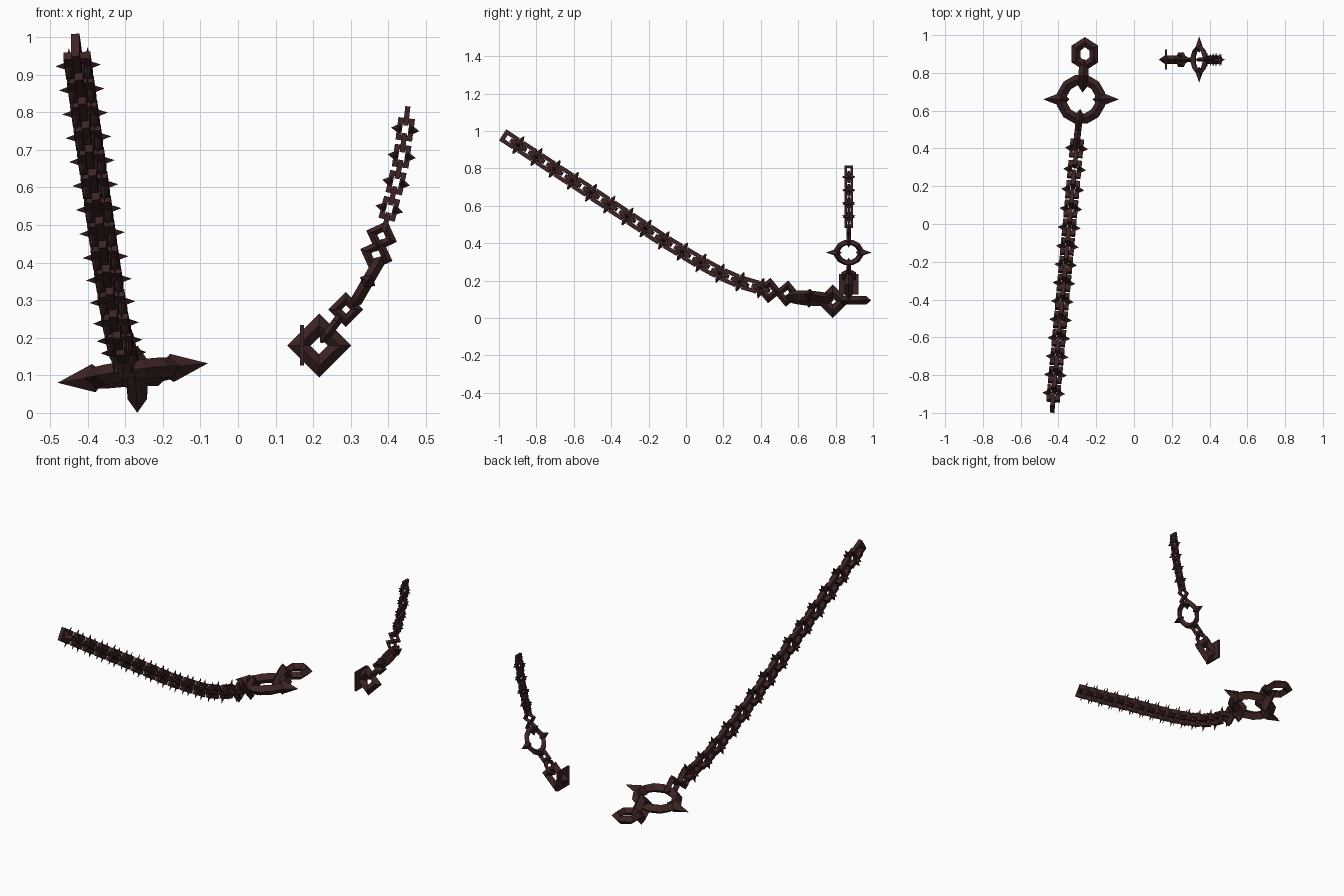
import bpy, bmesh, math
from mathutils import Vector as V

if "Cube" in bpy.data.objects:
    bpy.data.objects.remove(bpy.data.objects["Cube"])

iron = bpy.data.materials.new("dark rusty iron")
iron.diffuse_color = (0.046, 0.017, 0.017, 1)
iron.use_nodes = True
iron.node_tree.nodes["Principled BSDF"].inputs["Base Color"].default_value = iron.diffuse_color

DIAMOND = ((1, 0), (0, 1), (-1, 0), (0, -1))
SQUARE = ((1, 1), (-1, 1), (-1, -1), (1, -1))


def frame(u, v):
    """Orthonormal axes: u along the link, v across it, n out of its plane."""
    u = V(u).normalized()
    n = u.cross(V(v)).normalized()
    return u, n.cross(u), n


def finish(bm, name):
    bmesh.ops.recalc_face_normals(bm, faces=bm.faces)
    me = bpy.data.meshes.new(name)
    bm.to_mesh(me)
    bm.free()
    me.materials.append(iron)
    ob = bpy.data.objects.new(name, me)
    bpy.context.collection.objects.link(ob)


def loop(bm, c, u, v, ru, rv, r, n=4, phase=0.0, section=DIAMOND):
    """Closed n-sided link with a four-sided bar section."""
    u, v, w = frame(u, v)
    k = r / math.cos(math.pi / n)
    rows = []
    for i in range(n):
        a = phase + math.tau * i / n
        ca, sa = math.cos(a), math.sin(a)
        rows.append([bm.verts.new(V(c) + u * ca * (ru + d * k) + v * sa * (rv + d * k) + w * h * r)
                     for d, h in section])
    for i in range(n):
        p, q = rows[i], rows[(i + 1) % n]
        for j in range(4):
            m = (j + 1) % 4
            bm.faces.new((p[j], q[j], q[m], p[m]))


def spike(bm, c, axis, side, tip, back, wa, wb):
    """Four-sided double pyramid: tip along axis, short point behind."""
    a, s, t = frame(axis, side)
    c = V(c)
    ring = [bm.verts.new(c + o) for o in (s * wa, t * wb, -s * wa, -t * wb)]
    top, bot = bm.verts.new(c + a * tip), bm.verts.new(c - a * back)
    for i in range(4):
        p, q = ring[i], ring[(i + 1) % 4]
        bm.faces.new((p, q, top))
        bm.faces.new((q, p, bot))


def small_link(bm, c, u, v, s, spiked):
    u, v, w = frame(u, v)
    c = V(c)
    ru = .053 if spiked else .043
    loop(bm, c, u, v, ru * s, .035 * s, .011 * s, 4, math.pi / 4, SQUARE)
    if spiked:
        for k in (-1, 1):
            bar = c + v * k * .025 * s
            spike(bm, bar, v * k, u, .036 * s, .008 * s, .022 * s, .015 * s)
            for h in (-1, 1):
                spike(bm, bar, w * h, u, .057 * s, .005 * s, .024 * s, .012 * s)


def sample(path, s):
    """Point and direction at distance s along a polyline."""
    for i in range(len(path) - 1):
        a, b = V(path[i]), V(path[i + 1])
        d = (b - a).length
        if s <= d or i == len(path) - 2:
            return a + (b - a) * s / d, (b - a).normalized()
        s -= d


def spiked_chain(name, path, count, flat, scale):
    length = sum((V(b) - V(a)).length for a, b in zip(path, path[1:]))
    bm = bmesh.new()
    for i in range(count):
        p, d = sample(path, length * i / (count - 1))
        side = V(flat)
        if i % 2 == 0:
            side = d.cross(side)          # plain links stand across the spiked ones
        small_link(bm, p, d, side, scale, i % 2 == 1)
    finish(bm, name)


def spiked_ring(name, c, u, v, R, r):
    bm = bmesh.new()
    loop(bm, c, u, v, R, R, r, 12, math.pi / 12)
    u, v, w = frame(u, v)
    for k in (-1, 1):
        spike(bm, V(c) + u * k * R, u * k, v, R * .92, R * .42, R * .36, R * .36)
    finish(bm, name)


def single(name, *args):
    bm = bmesh.new()
    loop(bm, *args)
    finish(bm, name)


X, Y, Z = (1, 0, 0), (0, 1, 0), (0, 0, 1)

# Long sagging chain
yz = [(-.945, .956), (-.89, .92), (-.7, .795), (-.5, .665), (-.31, .54),
      (-.12, .415), (.08, .295), (.18, .24), (.29, .192), (.40, .16)]
long_path = [(-.43 + (y + .95) * .093, y, z) for y, z in yz]
spiked_chain("long_chain", long_path, 28, X, 1.0)
single("long_joint_link_1", (-.302, .445, .147), (.1, 1, -.1), Z, .043, .043, .018)
single("long_joint_link_2", (-.292, .54, .13), (.1, 1, -.1), Z, .045, .045, .018)
spiked_ring("long_chain_ring", (-.28, .66, .106), (1, 0, .13), (.06, 1, -.06), .105, .027)
single("long_ring_link", (-.268, .785, .09), (.05, 1, 0), Z, .053, .053, .026)
single("long_end_link", (-.26, .9, .094), Y, X, .063, .054, .023, 6)

# Short hanging chain
short_path = [(.449, .87, .79), (.445, .87, .755), (.435, .87, .68),
              (.42, .87, .61), (.402, .87, .54), (.394, .87, .508)]
spiked_chain("short_chain", short_path, 9, X, .62)
single("short_joint_link_1", (.382, .87, .47), (.35, 0, .94), X, .028, .028, .011)
single("short_joint_link_2", (.368, .87, .42), (.35, 0, .94), X, .03, .03, .011)
spiked_ring("short_chain_ring", (.345, .87, .35), Y, (.5, 0, .87), .064, .016)
single("short_ring_link", (.287, .87, .275), X, Z, .029, .029, .0125)
single("short_cross_link", (.249, .87, .225), (.6, 0, .8), Y, .036, .03, .012, 6)
single("short_end_link", (.216, .87, .179), X, Z, .054, .054, .022)

# Wall plate at the end of the short chain
bm = bmesh.new()
bmesh.ops.create_cube(bm, size=1)
bmesh.ops.scale(bm, vec=(.01, .105, .108), verts=bm.verts)
bmesh.ops.translate(bm, vec=(.17, .87, .18), verts=bm.verts)
finish(bm, "wall_plate")
